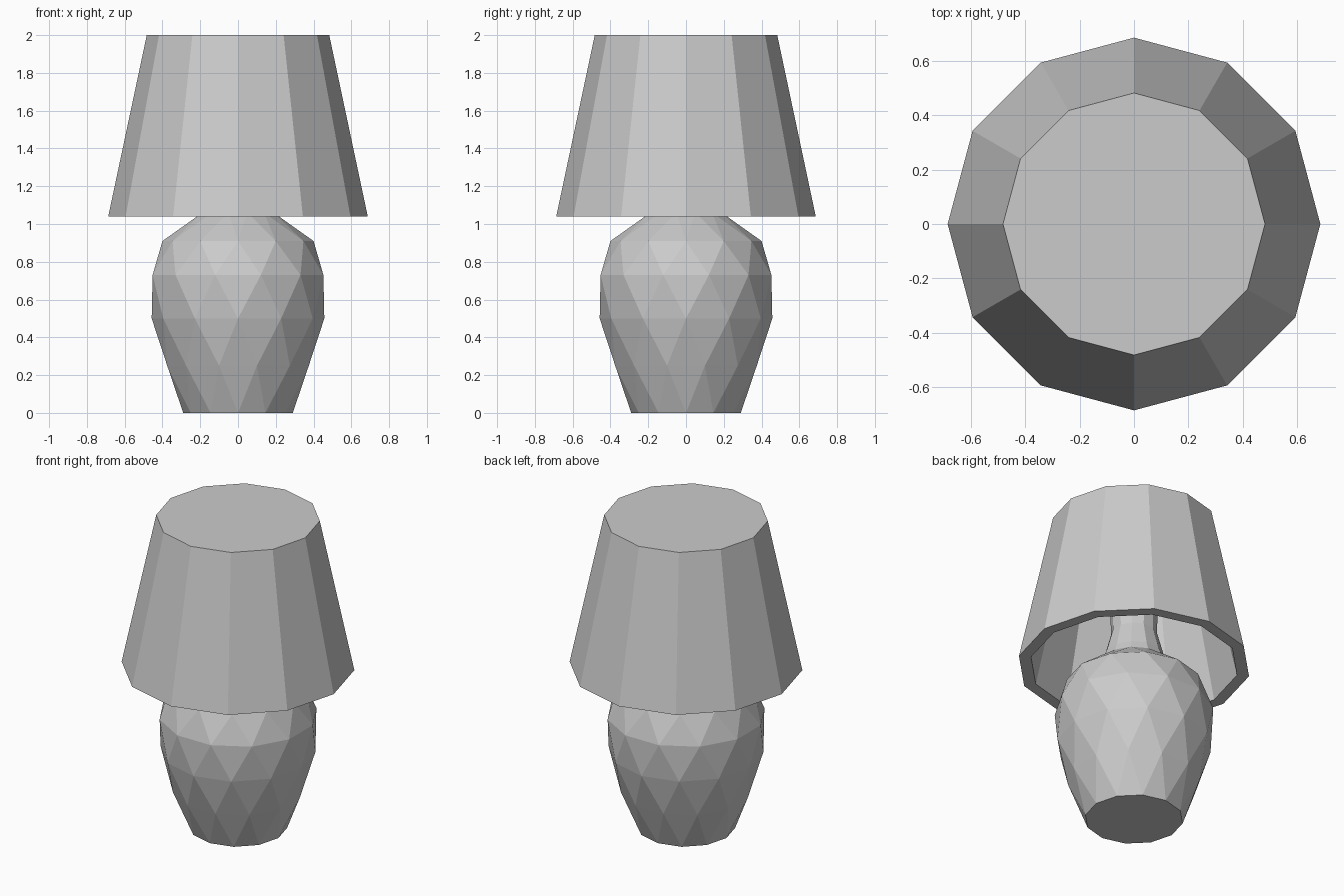
import bpy, bmesh
from math import cos, sin, radians

if "Cube" in bpy.data.objects:
    bpy.data.objects.remove(bpy.data.objects["Cube"])

SIDES = 12


def ring(bm, r, z, offset=0.0):
    step = 360 / SIDES
    return [bm.verts.new((r * cos(radians(step * (i + offset))),
                          r * sin(radians(step * (i + offset))), z))
            for i in range(SIDES)]


def bridge(bm, a, b):
    for i in range(SIDES):
        j = (i + 1) % SIDES
        bm.faces.new((a[i], a[j], b[j], b[i]))


def stagger(bm, a, b, b_ahead):
    """Triangle band between rings that are half a step apart."""
    for i in range(SIDES):
        j = (i + 1) % SIDES
        if b_ahead:
            bm.faces.new((a[i], a[j], b[i]))
            bm.faces.new((a[j], b[j], b[i]))
        else:
            bm.faces.new((a[i], a[j], b[j]))
            bm.faces.new((a[i], b[j], b[i]))


def finish(bm, name):
    bmesh.ops.recalc_face_normals(bm, faces=bm.faces)
    me = bpy.data.meshes.new(name)
    bm.to_mesh(me)
    bm.free()
    ob = bpy.data.objects.new(name, me)
    bpy.context.collection.objects.link(ob)
    return ob


# Faceted lamp body: alternating rings give the diamond pattern
bm = bmesh.new()
body = [(0.29, 0.0), (0.388, 0.25), (0.457, 0.5),
        (0.468, 0.73), (0.40, 0.91), (0.195, 1.06)]
rings = [ring(bm, r, z, 0.5 * (k % 2)) for k, (r, z) in enumerate(body)]
bm.faces.new(rings[0][::-1])
for k in range(len(rings) - 1):
    stagger(bm, rings[k], rings[k + 1], k % 2 == 0)

# Neck rising inside the shade
last = rings[-1]
for r, z in [(0.175, 1.11), (0.135, 1.26), (0.14, 1.40), (0.14, 1.94)]:
    cur = ring(bm, r, z, 0.5)
    bridge(bm, last, cur)
    last = cur
bm.faces.new(last)
finish(bm, "lamp_base")

# Hollow shade with a closed top and a thick lower rim
bm = bmesh.new()
shade = [(0.42, 1.93), (0.615, 1.04), (0.687, 1.04), (0.483, 2.0)]
rings = [ring(bm, r, z) for r, z in shade]
for a, b in zip(rings, rings[1:]):
    bridge(bm, a, b)
bm.faces.new(rings[0])
bm.faces.new(rings[-1])
finish(bm, "lamp_shade")
